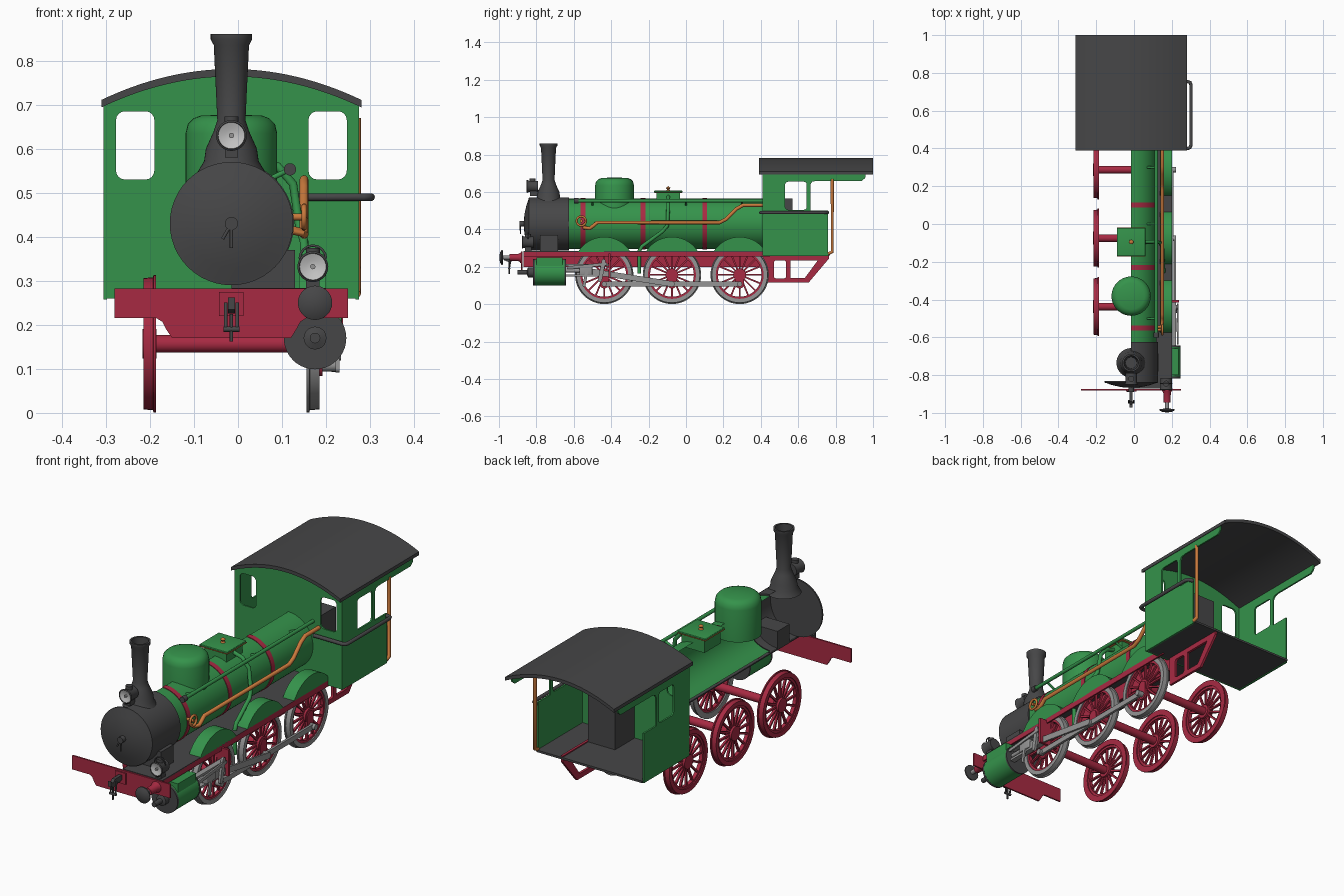
import bpy, bmesh, math
from mathutils import Matrix, Vector

CX = -0.015                                  # centre plane of the engine
def mat(name, r, g, b):
    m = bpy.data.materials.new(name)
    m.diffuse_color = (r, g, b, 1)
    return m
GREEN = mat("green paint", 0.035, 0.29, 0.07)
RED = mat("red paint", 0.39, 0.023, 0.055)
DARK = mat("dark iron", 0.062, 0.062, 0.064)
STEEL = mat("steel", 0.30, 0.30, 0.30)
COPPER = mat("copper", 0.58, 0.19, 0.045)
LENS = mat("lamp glass", 0.55, 0.55, 0.55)

def finish(ob, m, angle=35):
    ob.data.materials.clear()
    ob.data.materials.append(m)
    bpy.ops.object.select_all(action='DESELECT')
    ob.select_set(True)
    bpy.context.view_layer.objects.active = ob
    if ob.type == 'CURVE':
        bpy.ops.object.convert(target='MESH')
        ob = bpy.context.view_layer.objects.active
    bpy.ops.object.shade_smooth_by_angle(angle=math.radians(angle))
    return ob

def from_bm(name, bm, m):
    me = bpy.data.meshes.new(name)
    bm.to_mesh(me)
    bm.free()
    ob = bpy.data.objects.new(name, me)
    bpy.context.collection.objects.link(ob)
    return finish(ob, m)

def lathe(name, prof, loc, axis, m, steps=40, a0=0, arc=360):
    """Turn (radius, height) points around an axis; arc < 360 gives an open shell."""
    bm = bmesh.new()
    n = steps if arc == 360 else steps + 1
    rings = []
    for i in range(n):
        a = math.radians(a0 + arc * i / steps)
        ring = []
        for r, t in prof:
            c, s = r * math.cos(a), r * math.sin(a)
            v = {'X': (t, c, s), 'Y': (c, t, s), 'Z': (c, s, t)}[axis]
            ring.append(bm.verts.new(Vector(v) + Vector(loc)))
        rings.append(ring)
    for i in range(steps):
        a, b = rings[i], rings[(i + 1) % n]
        for j in range(len(prof) - 1):
            bm.faces.new((a[j], b[j], b[j + 1], a[j + 1]))
    bmesh.ops.remove_doubles(bm, verts=bm.verts, dist=1e-5)
    bmesh.ops.recalc_face_normals(bm, faces=bm.faces)
    return from_bm(name, bm, m)

def cyl(name, r, t0, t1, loc, axis, m, steps=28):
    return lathe(name, [(0, t0), (r, t0), (r, t1), (0, t1)], loc, axis, m, steps)

def box(name, x, y, z, m, bevel=0):
    bm = bmesh.new()
    bmesh.ops.create_cube(bm, size=1)
    for v in bm.verts:
        v.co = [(a + b) / 2 + c * (b - a) for (a, b), c in zip((x, y, z), v.co)]
    if bevel:
        bmesh.ops.bevel(bm, geom=bm.edges[:], offset=bevel, segments=3, affect='EDGES', profile=0.5)
    return from_bm(name, bm, m)

def curve(name, loops, m, dims, cyclic):
    cu = bpy.data.curves.new(name, 'CURVE')
    cu.dimensions = dims
    for pts in loops:
        sp = cu.splines.new('POLY')
        sp.points.add(len(pts) - 1)
        for p, q in zip(sp.points, pts):
            p.co = (*q, 0, 1) if len(q) == 2 else (*q, 1)
        sp.use_cyclic_u = cyclic
    ob = bpy.data.objects.new(name, cu)
    bpy.context.collection.objects.link(ob)
    return ob

def plate(name, loops, axis, a, b, m):
    """Flat outline with holes: X plates use (y, z), Y plates use (x, z)."""
    ob = curve(name, loops, m, '2D', True)
    ob.data.fill_mode = 'BOTH'
    ob.data.extrude = (b - a) / 2
    c = (a + b) / 2
    ob.matrix_world = (Matrix(((0, 0, 1, c), (1, 0, 0, 0), (0, 1, 0, 0), (0, 0, 0, 1))) if axis == 'X'
                       else Matrix(((1, 0, 0, 0), (0, 0, -1, c), (0, 1, 0, 0), (0, 0, 0, 1))))
    return finish(ob, m)

def pipe(name, pts, r, m, cyclic=False):
    ob = curve(name, [pts], m, '3D', cyclic)
    ob.data.bevel_depth = r
    ob.data.bevel_resolution = 3
    ob.data.use_fill_caps = True
    return finish(ob, m, 60)

def rrect(u0, u1, v0, v1, r):
    pts = []
    for cu, cv, a0 in ((u1 - r, v1 - r, 0), (u0 + r, v1 - r, 90), (u0 + r, v0 + r, 180), (u1 - r, v0 + r, 270)):
        pts += [(cu + r * math.cos(math.radians(a0 + k * 22.5)), cv + r * math.sin(math.radians(a0 + k * 22.5)))
                for k in range(5)]
    return pts

def link(name, p, q, r, x0, x1, m):
    """Rod with rounded ends between two (y, z) points."""
    d = math.atan2(q[1] - p[1], q[0] - p[0])
    pts = [(c[0] + r * math.cos(d + s + k * math.pi / 8), c[1] + r * math.sin(d + s + k * math.pi / 8))
           for c, s in ((p, math.pi / 2), (q, -math.pi / 2)) for k in range(9)]
    return plate(name, [pts], 'X', x0, x1, m)

# Boiler: open right-hand half shell with bands
BZ = 0.43
lathe("boiler", [(0.134, -0.625), (0.134, 0.42)], (CX, 0, BZ), 'Y', GREEN, 32, -90, 180)
for y in (-0.55, -0.23, 0.10):
    lathe("boiler_band", [(0.134, y - .013), (0.137, y - .013), (0.137, y + .013), (0.134, y + .013)],
          (CX, 0, BZ), 'Y', RED, 32, -90, 180)
lathe("smokebox", [(0.142, -0.84), (0.142, -0.625), (0.13, -0.625)], (CX, 0, BZ), 'Y', DARK, 32, -90, 180)
lathe("smokebox_door", [(0, -0.868), (0.05, -0.864), (0.1, -0.853), (0.132, -0.842), (0.14, -0.84), (0.14, -0.832), (0, -0.832)],
      (CX, 0, BZ), 'Y', DARK, 48)
cyl("door_boss", 0.015, -0.89, -0.86, (CX, 0, BZ), 'Y', DARK, 20)
for dx, dz in ((0, -0.055), (-0.02, -0.035)):
    pipe("door_handle", [(CX, -0.885, BZ), (CX + dx, -0.885, BZ + dz)], 0.004, DARK)
box("smokebox_saddle", (CX, 0.13), (-0.78, -0.685), (0.28, 0.37), DARK)
# Chimney, dome and sandbox
lathe("chimney", [(0.078, 0.545), (0.062, 0.572), (0.058, 0.6), (0.04, 0.64), (0.032, 0.665), (0.04, 0.835),
                  (0.047, 0.848), (0.047, 0.86), (0.038, 0.86), (0.03, 0.7), (0, 0.7)], (CX, -0.735, 0), 'Z', DARK)
lathe("steam_dome", [(0.104, 0.48), (0.104, 0.635), (0.099, 0.656), (0.086, 0.669), (0.07, 0.675), (0, 0.678)],
      (CX, -0.382, 0), 'Z', GREEN)
box("sandbox", (CX - .062, CX + .062), (-0.157, -0.033), (0.53, 0.6), GREEN)
box("sandbox_lid", (CX - .075, CX + .075), (-0.17, -0.02), (0.598, 0.607), GREEN, 0.003)
box("sandbox_trim", (CX - .076, CX + .076), (-0.171, -0.019), (0.595, 0.598), COPPER)
lathe("sandbox_knob", [(0, 0.606), (0.012, 0.606), (0.006, 0.614), (0.012, 0.622), (0, 0.632)], (CX, -0.095, 0), 'Z', COPPER, 16)

# Lamps
for x, y, z in ((CX, -0.82, 0.63), (0.17, -0.845, 0.332)):
    lathe("lamp_body", [(0, 0.03), (0.03, 0.03), (0.03, -0.02), (0.035, -0.03), (0.031, -0.033), (0.029, -0.026)],
          (x, y, z), 'Y', DARK, 28)
    lathe("lamp_glass", [(0.03, -0.03), (0.015, -0.024), (0, -0.022)], (x, y, z), 'Y', LENS, 28)
    cyl("lamp_bulb", 0.006, -0.033, -0.02, (x, y, z), 'Y', STEEL, 12)
    cyl("lamp_vent", 0.016, 0.02, 0.043, (x, y, z), 'Z', DARK, 16)
    box("lamp_foot", (x - .015, x + .015), (y - .015, y + .02), (z - .05, z - .025), DARK)
pipe("lamp_handle", [(0.17 + .03 * math.cos(k * math.pi / 8), -0.845, 0.35 + .03 * math.sin(k * math.pi / 8)) for k in range(9)], 0.003, DARK)
box("lamp_bracket", (CX - .012, CX + .012), (-0.81, -0.76), (0.58, 0.61), DARK)

# Frames, running board, buffer beam
box("running_board", (CX, 0.2), (-0.87, 0.42), (0.278, 0.284), DARK)
box("valance", (0.193, 0.2), (-0.87, 0.45), (0.255, 0.284), RED)
box("inner_frame", (0.128, 0.138), (-0.87, 0.45), (0.2, 0.28), RED)
plate("buffer_beam", [[(-0.28, 0.283), (-0.28, 0.215), (-0.185, 0.215), (-0.172, 0.207), (-0.163, 0.19), (-0.15, 0.17),
                       (0.12, 0.17), (0.133, 0.19), (0.142, 0.207), (0.155, 0.215), (0.25, 0.215), (0.25, 0.283)]],
      'Y', -0.882, -0.874, RED)
plate("rear_frame", [[(0.43, 0.275), (0.765, 0.275), (0.765, 0.245), (0.655, 0.115), (0.43, 0.115)],
                     rrect(0.47, 0.535, 0.138, 0.235, 0.012),
                     [(0.56, 0.235), (0.705, 0.235), (0.635, 0.14), (0.56, 0.14)]], 'X', 0.13, 0.142, RED)
# Buffer and coupling
lathe("buffer_sleeve", [(0, -0.875), (0.03, -0.875), (0.02, -0.895), (0.018, -0.945), (0, -0.945)], (0.175, 0, 0.25), 'Y', RED, 24)
cyl("buffer_stem", 0.011, -0.985, -0.94, (0.175, 0, 0.25), 'Y', STEEL, 16)
lathe("buffer_head", [(0, -0.998), (0.025, -0.995), (0.039, -0.987), (0.039, -0.98), (0, -0.976)], (0.175, 0, 0.25), 'Y', DARK, 28)
box("coupling_plate", (CX - .028, CX + .028), (-0.888, -0.88), (0.22, 0.275), RED)
plate("coupling_hook", [[(-0.88, 0.262), (-0.94, 0.262), (-0.955, 0.248), (-0.972, 0.262), (-0.972, 0.235), (-0.95, 0.226), (-0.88, 0.24)]],
      'X', CX - .008, CX + .008, DARK)
for s in (-1, 1):
    pipe("coupling_link", [(CX + s * .013, -0.935, 0.25), (CX + s * .013, -0.945, 0.19)], 0.004, DARK)
cyl("coupling_screw", 0.006, -0.018, 0.018, (CX, -0.945, 0.19), 'X', DARK, 12)
pipe("coupling_drop", [(CX, -0.945, 0.225), (CX, -0.945, 0.162)], 0.004, DARK)

# Wheels, axles and splashers
WY, WZ = (-0.437, -0.075, 0.287), 0.157
for y in WY:
    cyl("axle", 0.02, -0.2, 0.17, (0, y, WZ), 'X', RED, 20)
    for s in (-1, 1):
        x = CX + s * 0.186
        lathe("wheel_tyre", [(0.128, s * .014), (0.149, s * .014), (0.151, -s * .008), (0.156, -s * .009), (0.156, -s * .015),
                             (0.128, -s * .015), (0.128, s * .014)], (x, y, WZ), 'X', STEEL if s > 0 else RED, 48)
        lathe("wheel_rim", [(0.117, -.009), (0.129, -.009), (0.129, .009), (0.117, .009), (0.117, -.009)], (x, y, WZ), 'X', RED, 48)
        cyl("wheel_hub", 0.034, -0.016, 0.016, (x, y, WZ), 'X', RED)
        bm = bmesh.new()
        for k in range(16):
            bmesh.ops.create_cube(bm, size=1, matrix=Matrix.Translation((x, y, WZ)) @ Matrix.Rotation(k * math.pi / 8, 4, 'X')
                                  @ Matrix.Translation((0, 0, 0.075)) @ Matrix.Diagonal((0.011, 0.009, 0.095, 1)))
        from_bm("wheel_spokes", bm, RED)
    a = math.asin(0.14 / 0.1625)
    plate("splasher", [[(y + 0.1625 * math.sin(t * a / 12), 0.1975 + 0.1625 * math.cos(t * a / 12)) for t in range(-12, 13)]],
          'X', 0.138, 0.2, GREEN)
    cyl("crank_pin", 0.014, 0.175, 0.222, (0, y, 0.108), 'X', STEEL, 16)
    link("crank_web", (y, WZ), (y, 0.108), 0.024, 0.18, 0.192, RED)

# Cylinder and motion, right side only
C = (0.175, 0, 0.17)
cyl("cylinder", 0.07, -0.81, -0.648, C, 'Y', GREEN, 40)
box("cylinder_block", (0.128, 0.235), (-0.8, -0.66), (0.18, 0.25), GREEN)
for a, b in ((-0.818, -0.808), (-0.65, -0.642)):
    cyl("cylinder_cover", 0.071, a, b, C, 'Y', DARK, 40)
lathe("piston_tail", [(0, -0.9), (0.012, -0.9), (0.012, -0.85), (0.026, -0.845), (0.026, -0.815)], C, 'Y', DARK, 20)
cyl("piston_rod", 0.01, -0.645, -0.53, (0.207, 0, 0.18), 'Y', STEEL, 14)
for z in (0.205, 0.148):
    box("slide_bar", (0.195, 0.222), (-0.645, -0.41), (z, z + .011), STEEL)
box("crosshead", (0.19, 0.23), (-0.57, -0.50), (0.158, 0.206), STEEL, 0.004)
box("motion_bracket", (0.135, 0.238), (-0.415, -0.403), (0.14, 0.27), RED)
link("connecting_rod", (-0.535, 0.18), (-0.075, 0.108), 0.015, 0.212, 0.222, STEEL)
link("coupling_rod", (-0.437, 0.108), (0.287, 0.108), 0.013, 0.197, 0.209, STEEL)
link("radius_rod", (-0.63, 0.195), (-0.43, 0.215), 0.008, 0.228, 0.236, STEEL)
link("expansion_link", (-0.44, 0.23), (-0.46, 0.13), 0.011, 0.222, 0.234, STEEL)
link("drop_link", (-0.53, 0.18), (-0.545, 0.1), 0.008, 0.222, 0.23, STEEL)

# Pipes on the right of the boiler
pipe("handrail", [(0.118, -0.58, 0.553), (0.118, 0.41, 0.553)], 0.009, GREEN)
cyl("handrail_end", 0.014, -0.6, -0.575, (0.118, 0, 0.553), 'Y', DARK, 16)
for y in (-0.5, 0.0, 0.3):
    pipe("handrail_bracket", [(0.07, y, 0.53), (0.118, y, 0.553)], 0.006, GREEN)
pipe("sand_pipe", [(0.04, -0.095, 0.575), (0.09, -0.095, 0.56), (0.125, -0.095, 0.52), (0.14, -0.1, 0.42), (0.15, -0.125, 0.39),
                   (0.155, -0.235, 0.31), (0.158, -0.25, 0.285), (0.158, -0.25, 0.165)], 0.01, GREEN)
pipe("steam_pipe", [(0.1, -0.545, 0.42), (0.145, -0.545, 0.41), (0.15, -0.515, 0.405), (0.15, -0.495, 0.42), (0.15, -0.475, 0.437),
                    (0.15, 0.18, 0.437), (0.15, 0.215, 0.455), (0.15, 0.27, 0.51), (0.15, 0.305, 0.53), (0.15, 0.42, 0.53)], 0.01, COPPER)
pipe("valve_wheel", [(0.15, -0.56 + .025 * math.cos(k * math.pi / 10), 0.445 + .025 * math.sin(k * math.pi / 10)) for k in range(20)],
     0.006, COPPER, True)
cyl("valve_stem", 0.008, 0.1, 0.155, (0, -0.56, 0.445), 'X', COPPER, 12)

# Cab
def roof_z(x, top):
    return top - 0.07 * ((x - CX) / 0.295) ** 2
xs = [CX + 0.295 * k / 14 for k in range(-14, 15)]
plate("cab_roof", [[(x, roof_z(x, 0.781)) for x in xs] + [(x, roof_z(x, 0.764)) for x in reversed(xs)]], 'Y', 0.39, 1.0, DARK)
ws = [CX + 0.29 * k / 14 for k in range(-14, 15)]
plate("cab_front", [[(-0.305, 0.26)] + [(x, roof_z(x, 0.768)) for x in ws] + [(0.275, 0.26)],
                    rrect(-0.277, -0.19, 0.53, 0.685, 0.02), rrect(0.16, 0.247, 0.53, 0.685, 0.02)], 'Y', 0.41, 0.418, GREEN)
for x in (-0.305, 0.267):
    plate("cab_side", [[(0.412, 0.257), (0.76, 0.257), (0.76, 0.5), (0.665, 0.5), (0.665, 0.64), (0.675, 0.655), (0.70, 0.66),
                        (0.94, 0.66), (0.958, 0.675), (0.962, 0.705), (0.412, 0.705)],
                       rrect(0.53, 0.645, 0.505, 0.655, 0.015)], 'X', x, x + 0.008, GREEN)
box("cab_floor", (-0.3, 0.27), (0.418, 0.77), (0.26, 0.27), DARK)
box("firebox_back", (CX, 0.13), (0.418, 0.57), (0.27, 0.565), DARK)
pipe("cab_post", [(0.27, 0.76, 0.27), (0.27, 0.782, 0.28), (0.27, 0.782, 0.67)], 0.009, COPPER)
pipe("cab_rail", [(0.13, 0.4, 0.49), (0.285, 0.4, 0.49), (0.297, 0.405, 0.49), (0.302, 0.418, 0.49), (0.302, 0.735, 0.49),
                  (0.297, 0.75, 0.49), (0.27, 0.757, 0.49)], 0.009, DARK)
